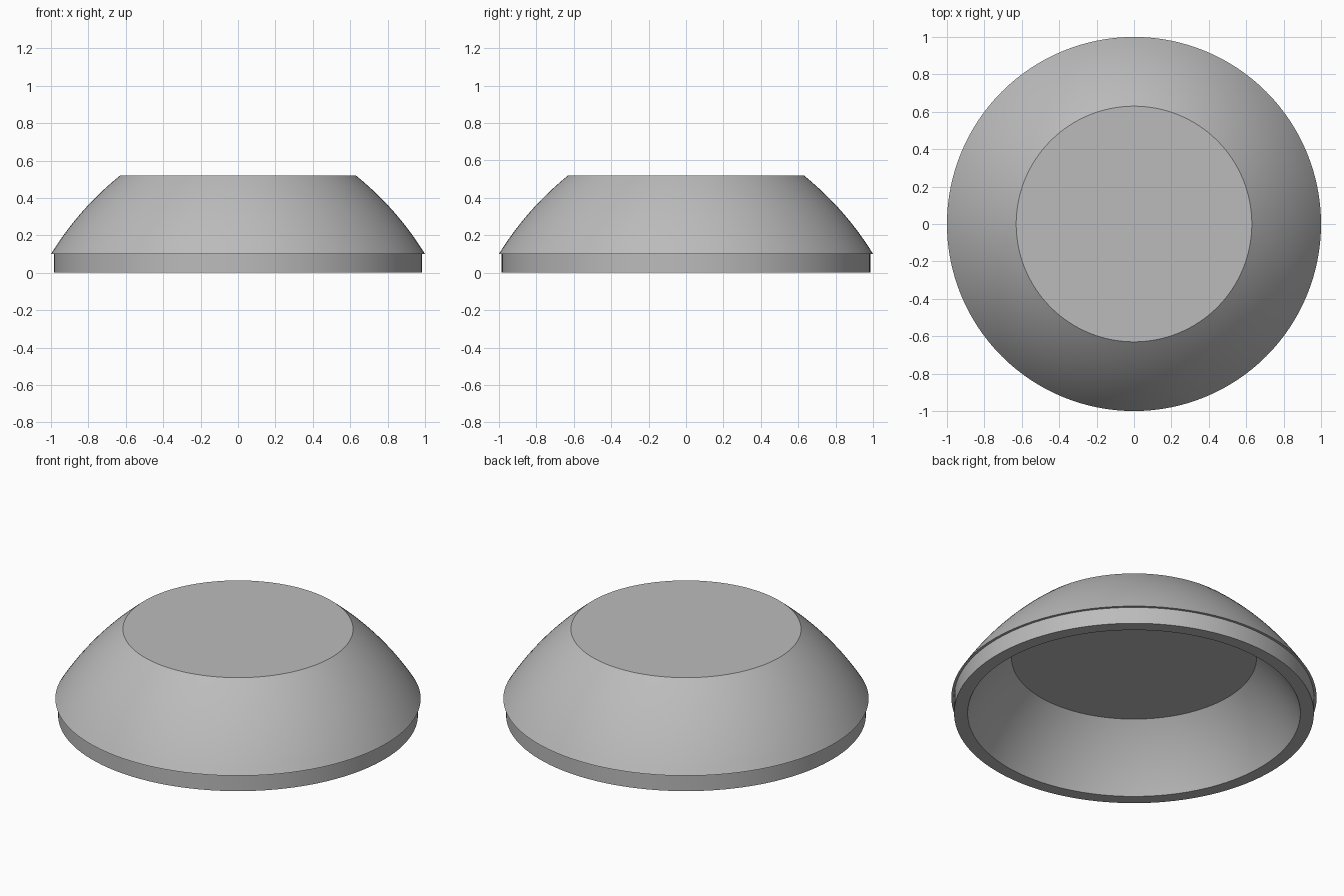
import bpy, bmesh, math
from mathutils import Vector

cube = bpy.data.objects.get("Cube")
if cube:
    bpy.data.objects.remove(cube, do_unlink=True)

SEGMENTS = 128

grey = bpy.data.materials.new("neutral grey")
grey.use_nodes = True
colour = (0.5, 0.5, 0.5, 1)
grey.diffuse_color = colour
grey.node_tree.nodes["Principled BSDF"].inputs["Base Color"].default_value = colour


def bowed(start, end, bulge, steps=14):
    """Points on a shallow curve from start to end, bowed outwards."""
    a, b = Vector(start), Vector(end)
    d = (b - a).normalized()
    out = Vector((d.y, -d.x))
    return [a.lerp(b, i / steps) + out * bulge * 4 * (i / steps) * (1 - i / steps)
            for i in range(steps + 1)]


# Closed (radius, height) section: roof, bowed wall, lip, base band, hollow
profile = [(0, 0.52)]
profile += reversed(bowed((1.0, 0.10), (0.63, 0.52), 0.024))
profile += [(0.985, 0.10), (0.985, 0)]
profile += bowed((0.911, 0), (0.671, 0.35), 0.016)
profile += [(0, 0.35)]

# Spin the section into the hollow domed base
bm = bmesh.new()
verts = [bm.verts.new((r, 0, z)) for r, z in profile]
edges = [bm.edges.new(pair) for pair in zip(verts, verts[1:])]
bmesh.ops.spin(bm, geom=verts + edges, cent=(0, 0, 0), axis=(0, 0, 1),
               angle=math.tau, steps=SEGMENTS, use_duplicate=False)
bmesh.ops.remove_doubles(bm, verts=bm.verts, dist=0.0001)
bmesh.ops.recalc_face_normals(bm, faces=bm.faces)
mesh = bpy.data.meshes.new("hollow_base")
bm.to_mesh(mesh)
bm.free()
mesh.materials.append(grey)

base = bpy.data.objects.new("hollow_base", mesh)
bpy.context.collection.objects.link(base)
bpy.ops.object.select_all(action="DESELECT")
base.select_set(True)
bpy.context.view_layer.objects.active = base
bpy.ops.object.shade_smooth_by_angle(angle=math.radians(30))
